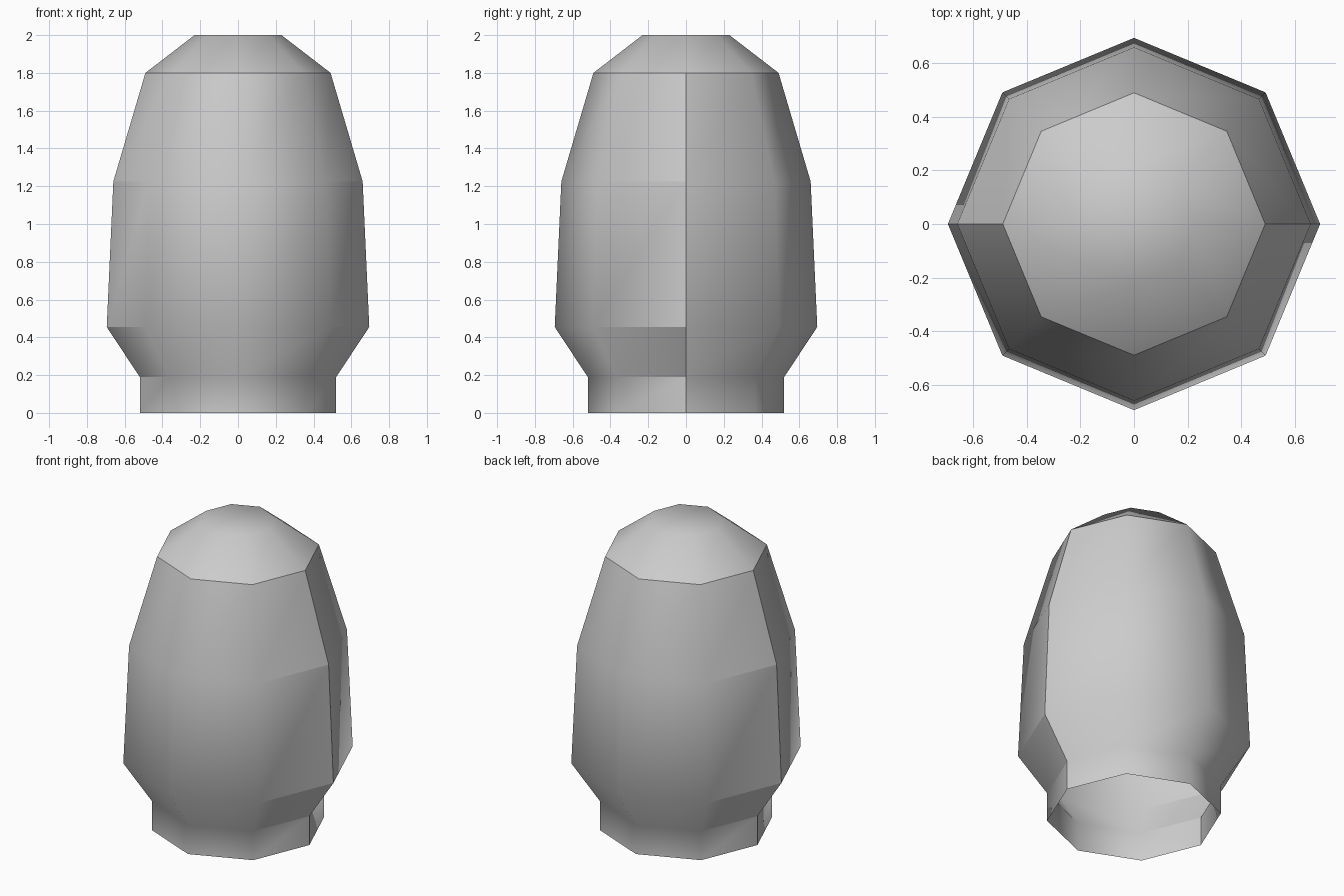
import bpy, math

cube = bpy.data.objects.get("Cube")
if cube:
    bpy.data.objects.remove(cube, do_unlink=True)

SIDES = 8
BODY = [(0.52, 0.0), (0.52, 0.19), (0.695, 0.455), (0.66, 1.225), (0.49, 1.8)]
CAP = [(0.49, 1.8), (0.23, 2.0)]

grey = bpy.data.materials.new("light_grey")
grey.use_nodes = True
grey.diffuse_color = (0.6, 0.6, 0.6, 1)
grey.node_tree.nodes["Principled BSDF"].inputs["Base Color"].default_value = (0.6, 0.6, 0.6, 1)


def ring_point(radius, z, step):
    angle = step * math.tau / SIDES
    return (radius * math.cos(angle), radius * math.sin(angle), z)


def lathe(name, profile, start, columns, closed_top=False, creased=()):
    """Sweep a profile round z; creased columns get sharp horizontal edges."""
    full = columns == SIDES
    row = columns if full else columns + 1
    verts = [ring_point(r, z, start + i) for r, z in profile for i in range(row)]
    faces = []
    for level in range(len(profile) - 1):
        for i in range(columns):
            a, b = level * row + i, level * row + (i + 1) % row
            faces.append((a, b, b + row, a + row))
    if closed_top:
        faces.append(tuple(range(len(verts) - row, len(verts))))
    mesh = bpy.data.meshes.new(name)
    mesh.from_pydata(verts, [], faces)
    mesh.materials.append(grey)
    for face in mesh.polygons:
        face.use_smooth = True
    for edge in mesh.edges:
        a, b = sorted(edge.vertices)
        if b - a == 1 and a // row == b // row and a % row in creased:
            edge.use_edge_sharp = True
    obj = bpy.data.objects.new(name, mesh)
    bpy.context.collection.objects.link(obj)
    return obj


# Open-bottomed shell in two halves, meeting in a hard seam at each side
half = SIDES // 2
lathe("back_shell", BODY, 0, half, creased=(half - 1,))
lathe("front_shell", BODY, half, half, creased=(0, half - 1))

# Faceted cap with a flat top
lathe("top_cap", CAP, 0, SIDES, closed_top=True)
